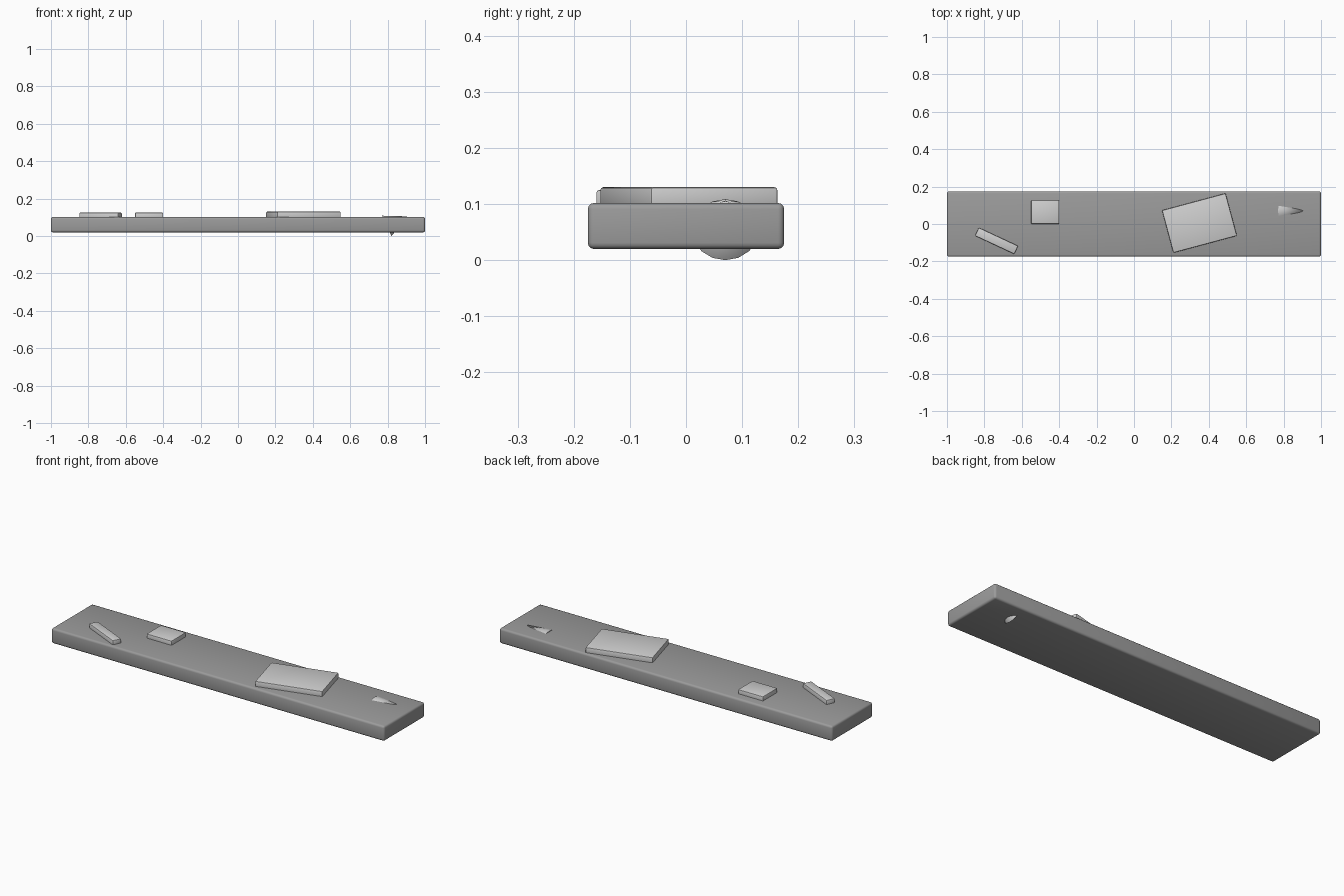
import bpy, math

if "Cube" in bpy.data.objects:
    bpy.data.objects.remove(bpy.data.objects["Cube"])


def material(name, v):
    m = bpy.data.materials.new(name)
    m.diffuse_color = (v, v, v, 1)
    m.use_nodes = True
    m.node_tree.nodes["Principled BSDF"].inputs["Base Color"].default_value = m.diffuse_color
    return m


dark = material("mid_grey", 0.33)
light = material("light_grey", 0.63)


def finish(ob, name, mat, bevel, segments):
    ob.name = name
    ob.data.materials.append(mat)
    if bevel:
        mod = ob.modifiers.new("soft_edges", 'BEVEL')
        mod.width = bevel
        mod.segments = segments
        mod.limit_method = 'ANGLE'
        bpy.ops.object.modifier_apply(modifier=mod.name)
    bpy.ops.object.shade_smooth_by_angle(angle=math.radians(35))


def slab(name, size, x, y, z0, z1, turn, mat, bevel, segments=2):
    bpy.ops.mesh.primitive_cube_add(size=1, location=(x, y, (z0 + z1) / 2))
    ob = bpy.context.object
    ob.scale = (size[0], size[1], z1 - z0)
    bpy.ops.object.transform_apply(location=False, rotation=False, scale=True)
    finish(ob, name, mat, bevel, segments)
    ob.rotation_euler.z = math.radians(turn)


# main plank
slab("plank", (2.0, 0.35), 0, 0, 0.02, 0.102, 0, dark, 0.011, 3)

# thin plates lying on the plank
slab("large_plate", (0.352, 0.235), 0.35, 0.005, 0.09, 0.13, 15, light, 0.005)
slab("square_plate", (0.15, 0.125), -0.475, 0.063, 0.09, 0.125, 0, light, 0.004)
slab("narrow_plate", (0.232, 0.048), -0.735, -0.09, 0.09, 0.125, -25, light, 0.004)

# tilted cone pushed through the plank
bpy.ops.mesh.primitive_cone_add(vertices=16, radius1=0.06, radius2=0, depth=0.12,
                                location=(0.85, 0.07, 0.0798),
                                rotation=(0, math.radians(65), 0))
finish(bpy.context.object, "embedded_cone", light, 0, 0)
